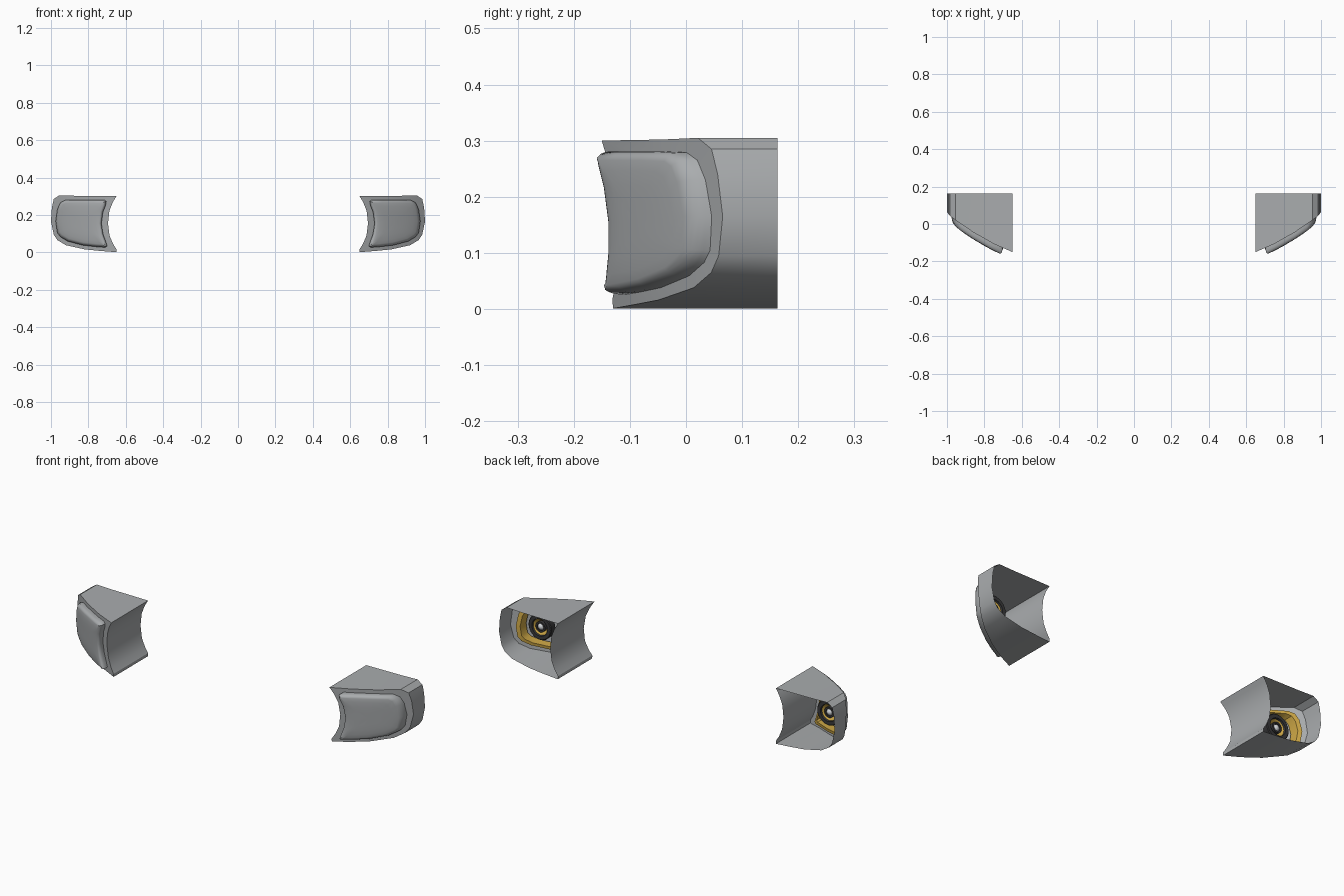
import bpy, bmesh, math

if "Cube" in bpy.data.objects:
    bpy.data.objects.remove(bpy.data.objects["Cube"])


def material(name, r, g, b):
    m = bpy.data.materials.new(name)
    m.diffuse_color = (r, g, b, 1)
    m.use_nodes = True
    m.node_tree.nodes["Principled BSDF"].inputs["Base Color"].default_value = m.diffuse_color
    return m


GREY = material("satin grey", 0.40, 0.415, 0.425)
GOLD = material("amber gold", 0.60, 0.38, 0.06)
DARK = material("charcoal", 0.04, 0.04, 0.042)
LIGHT = material("pale silver", 0.65, 0.67, 0.69)

BACK = 0.163
# matching front-view outlines (x, z): housing and lens
HOUSING = [(.650, .300), (.75, .301), (.86, .302), (.955, .305), (.985, .285), (.995, .24),
           (1.0, .165), (.985, .095), (.965, .065), (.92, .038), (.82, .016), (.73, .007),
           (.650, .001), (.650, .017), (.668, .045), (.687, .09), (.695, .155), (.688, .22),
           (.672, .262), (.662, .28)]
LENS = [(.715, .281), (.77, .281), (.86, .281), (.925, .279), (.950, .265), (.966, .23),
        (.975, .165), (.966, .105), (.950, .083), (.91, .059), (.83, .038), (.76, .030),
        (.710, .026), (.699, .034), (.708, .06), (.722, .10), (.730, .155), (.722, .215),
        (.708, .25), (.704, .272)]
CX, CZ = 0.842, 0.158


def front_y(x, z):
    """Swept-back face of the lamp."""
    t = x - 0.65
    return -0.13 + 0.38 * t + 0.6 * t * t - 0.067 * z


def ring(outline, s=1.0, dy=0.0, inset=0.0):
    """Outline scaled about the lens centre, or inset evenly, on the swept face."""
    out = []
    n = len(outline)
    for i, (x, z) in enumerate(outline):
        (ax, az), (bx, bz) = outline[i - 1], outline[(i + 1) % n]
        l = math.hypot(bx - ax, bz - az)
        x, z = x + (bz - az) / l * inset, z - (bx - ax) / l * inset
        x, z = CX + (x - CX) * s, CZ + (z - CZ) * s
        out.append((x, front_y(x, z) + dy, z))
    return out


def loft(name, rings, mat, cap=False, angle=30):
    """Skin a list of rings and mirror the part to the other side."""
    bm = bmesh.new()
    vs = [[bm.verts.new(p) for p in r] for r in rings]
    n = len(rings[0])
    for a, b in zip(vs, vs[1:]):
        for i in range(n):
            j = (i + 1) % n
            bm.faces.new((a[i], a[j], b[j], b[i]))
    if cap:
        bm.faces.new(vs[-1])
    bmesh.ops.recalc_face_normals(bm, faces=bm.faces)
    me = bpy.data.meshes.new(name)
    bm.to_mesh(me)
    bm.free()
    me.materials.append(mat)
    ob = bpy.data.objects.new(name, me)
    bpy.context.collection.objects.link(ob)
    ob.modifiers.new("Mirror", 'MIRROR').use_mirror_merge = False
    bpy.ops.object.select_all(action='DESELECT')
    ob.select_set(True)
    bpy.context.view_layer.objects.active = ob
    bpy.ops.object.shade_smooth_by_angle(angle=math.radians(angle))
    return ob


def circle(r, y, x=0.86, z=0.168, n=32):
    return [(x + r * math.cos(2 * math.pi * i / n), y,
             z + r * math.sin(2 * math.pi * i / n)) for i in range(n)]


# housing: open-backed sleeve with a front rim
loft("housing", [[(x, BACK, z) for x, z in HOUSING], ring(HOUSING), ring(LENS)], GREY)

# lens: bulging cover with a rounded edge
edge = [ring(LENS), ring(LENS, dy=-.012)]
for k in range(1, 5):
    a = math.radians(22.5 * k)
    edge.append(ring(LENS, inset=.016 * (1 - math.cos(a)), dy=-.012 - .027 * math.sin(a)))
for s, dy in ((.72, -.041), (.5, -.042), (.28, -.042), (.06, -.042)):
    edge.append(ring(LENS, s, dy))
loft("lens_cover", edge, GREY, cap=True, angle=45)

# gold bezel just behind the lens
loft("inner_bezel", [ring(LENS, .97, .002), ring(LENS, .96, .022), ring(LENS, .82, .026),
                     ring(LENS, .80, -.02)], GOLD)

# projector lamp: dark barrel, gold reflector, pale bulb
loft("lamp_barrel", [circle(.066, -.022), circle(.068, .014), circle(.064, .018),
                     circle(.046, .018), circle(.044, .006)], DARK)
loft("lamp_reflector", [circle(.044, .008), circle(.028, -.006)], GOLD)
loft("lamp_collar", [circle(.028, -.008), circle(.028, .012), circle(.019, .012),
                     circle(.019, 0)], DARK)
loft("lamp_bulb", [circle(.019, 0), circle(.016, .010), circle(.009, .016),
                   circle(.002, .018)], LIGHT, cap=True, angle=60)
